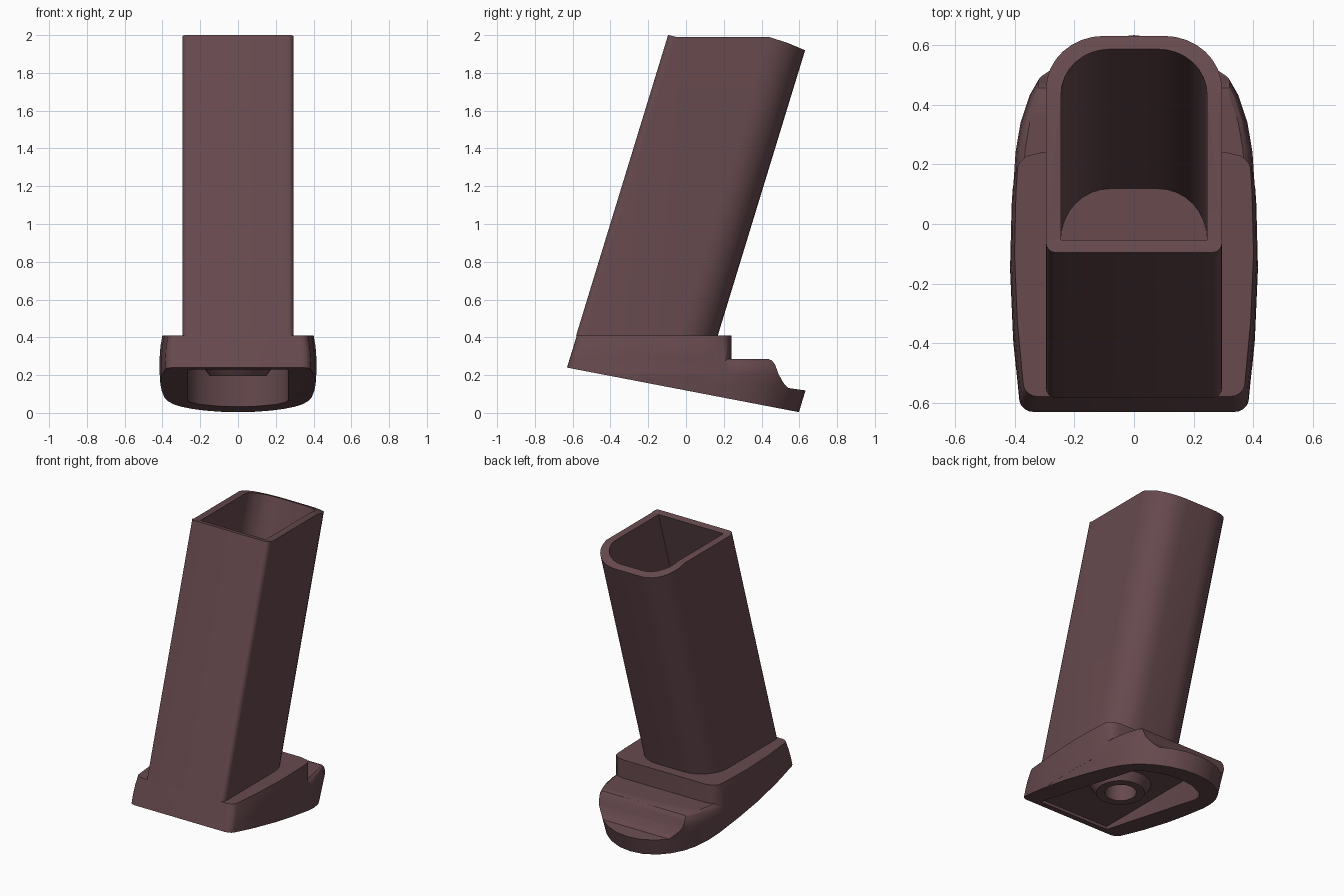
import bpy, bmesh, math

if "Cube" in bpy.data.objects:
    bpy.data.objects.remove(bpy.data.objects["Cube"])

SHEAR = 0.306
mat = bpy.data.materials.new("dark_brown")
mat.diffuse_color = (0.135, 0.068, 0.076, 1)
mat.use_nodes = True
mat.node_tree.nodes["Principled BSDF"].inputs["Base Color"].default_value = mat.diffuse_color


def loft(name, rings):
    """Closed solid skinned over a list of point rings."""
    bm = bmesh.new()
    vs = [[bm.verts.new(p) for p in r] for r in rings]
    n = len(vs[0])
    for a, b in zip(vs, vs[1:]):
        for i in range(n):
            j = (i + 1) % n
            bm.faces.new((a[i], a[j], b[j], b[i]))
    bm.faces.new(vs[0][::-1])
    bm.faces.new(vs[-1])
    bmesh.ops.recalc_face_normals(bm, faces=bm.faces)
    me = bpy.data.meshes.new(name)
    bm.to_mesh(me)
    bm.free()
    me.materials.append(mat)
    ob = bpy.data.objects.new(name, me)
    bpy.context.collection.objects.link(ob)
    return ob


def side_prism(name, yz):
    return loft(name, [[(x, y, z) for y, z in yz] for x in (-0.8, 0.8)])


def top_prism(name, xy, z0, z1, shear=0.0, ref=0.0):
    return loft(name, [[(x, y + shear * (z - ref), z) for x, y in xy] for z in (z0, z1)])


def mirror(half):
    """Right half outline (front to back) -> full closed outline."""
    return half + [(-x, y) for x, y in reversed(half) if x > 1e-6]


def arc(cx, cy, rx, ry, a0, a1, n):
    return [(cx + rx * math.cos(math.radians(a0 + (a1 - a0) * i / n)),
             cy + ry * math.sin(math.radians(a0 + (a1 - a0) * i / n))) for i in range(n + 1)]


def boolean(ob, tool, op='DIFFERENCE'):
    m = ob.modifiers.new("bool", 'BOOLEAN')
    m.operation, m.object, m.solver = op, tool, 'EXACT'
    bpy.context.view_layer.objects.active = ob
    bpy.ops.object.modifier_apply(modifier=m.name)
    bpy.data.objects.remove(tool)


def smooth(ob, angle=30):
    bpy.ops.object.select_all(action='DESELECT')
    ob.select_set(True)
    bpy.context.view_layer.objects.active = ob
    bpy.ops.object.shade_smooth_by_angle(angle=math.radians(angle))


# leaning hollow tube
outer = mirror(arc(0.265, -0.06, 0.03, 0.035, -90, 0, 4) + arc(0.1, 0.455, 0.195, 0.2, 0, 90, 8))
inner = mirror([(0.245, -0.05)] + arc(0.08, 0.435, 0.165, 0.17, 0, 90, 8))
tube = top_prism("tube", outer, 0.41, 2.1, SHEAR, 2.0)
boolean(tube, top_prism("bore", inner, 0.2, 2.3, SHEAR, 2.0))
boolean(tube, side_prism("top_trim", [(-0.3, 2.0), (-0.09, 2.0), (-0.05, 1.99), (0.44, 1.99),
                                      (0.54, 1.958), (0.63, 1.92), (0.9, 1.80), (0.9, 2.5), (-0.3, 2.5)]))

# base plate: lower tier with a rounded tongue, upper tier below the tube
outline = mirror(arc(0.335, -0.585, 0.05, 0.045, -90, -10, 4) +
                 [(0.405, -0.38), (0.415, -0.15), (0.41, 0.05), (0.397, 0.25), (0.38, 0.35),
                  (0.35, 0.44), (0.31, 0.51), (0.25, 0.575), (0.18, 0.625), (0.09, 0.66), (0, 0.67)])


def tier(name, levels):
    return loft(name, [[(x * sx, y * sy + SHEAR * (z - 0.24), z) for x, y in outline]
                       for z, sx, sy in levels])


plate = tier("base_plate", [(-0.06, 0.96, 1), (0.05, 0.975, 1), (0.15, 0.99, 1), (0.21, 1, 1),
                            (0.25, 0.985, 0.98), (0.275, 0.955, 0.955), (0.285, 0.92, 0.93)])
upper = tier("upper_tier", [(0.19, 0.998, 1), (0.29, 1, 1), (0.35, 0.99, 1), (0.41, 0.965, 1)])
step = mirror([(0.6, 0.08), (0.41, 0.1), (0.397, 0.17), (0.385, 0.205), (0.36, 0.228), (0.31, 0.24)])
step = [(0.6, 0.9)] + step + [(-0.6, 0.9)]
boolean(upper, top_prism("step_cut", step, 0.1, 0.6))
boolean(plate, upper, 'UNION')

# thumb scoop at the back and sloping underside
boolean(plate, side_prism("scoop", [(0.43, 0.287), (0.455, 0.278), (0.472, 0.255), (0.49, 0.205),
                                    (0.515, 0.16), (0.54, 0.132), (0.9, 0.08), (0.9, 0.6), (0.43, 0.6)]))
boolean(plate, side_prism("underside", [(-0.9, 0.2916), (0.9, -0.054), (0.9, -0.5), (-0.9, -0.5)]))

# recess in the underside, with a blind hole
recess = mirror([(0.265, -0.58), (0.265, 0.28), (0.25, 0.33), (0.2, 0.385), (0.1, 0.435), (0, 0.45)])
boolean(plate, top_prism("recess", recess, -0.3, 0.25))
BY = -0.13
boolean(plate, top_prism("hole", arc(0, BY, 0.098, 0.098, 0, 348.75, 31), 0.2, 0.33))

# tapered ring around the hole
bm = bmesh.new()
prof = [(0.19, 0.252), (0.15, 0.195), (0.098, 0.195), (0.098, 0.252)]
pv = [bm.verts.new((r, BY, z)) for r, z in prof]
pe = [bm.edges.new((pv[i], pv[(i + 1) % 4])) for i in range(4)]
bmesh.ops.spin(bm, geom=pv + pe, cent=(0, BY, 0), axis=(0, 0, 1), angle=2 * math.pi,
               steps=32, use_duplicate=False)
bmesh.ops.remove_doubles(bm, verts=bm.verts, dist=1e-4)
bmesh.ops.recalc_face_normals(bm, faces=bm.faces)
me = bpy.data.meshes.new("hole_ring")
bm.to_mesh(me)
bm.free()
me.materials.append(mat)
ring = bpy.data.objects.new("hole_ring", me)
bpy.context.collection.objects.link(ring)

for ob in (tube, plate, ring):
    smooth(ob)
